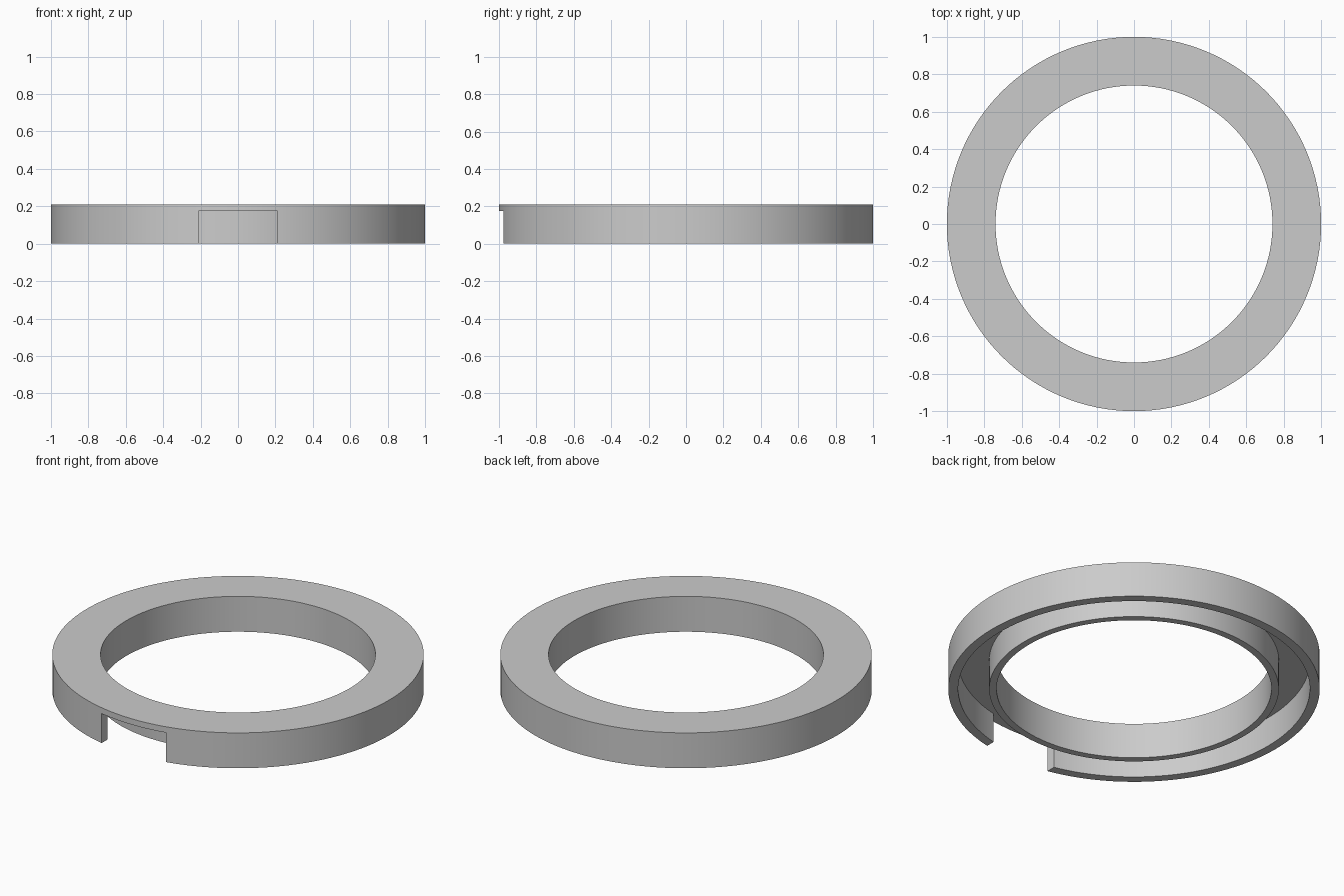
import bpy, bmesh, math

cube = bpy.data.objects.get("Cube")
if cube:
    bpy.data.objects.remove(cube, do_unlink=True)

SEGMENTS = 128
HEIGHT, CEILING = 0.21, 0.175
NOTCH_HALF = 0.212

grey = bpy.data.materials.new("plain grey")
grey.use_nodes = True
grey.diffuse_color = (0.6, 0.6, 0.6, 1)
grey.node_tree.nodes["Principled BSDF"].inputs["Base Color"].default_value = (0.6, 0.6, 0.6, 1)


def make_object(name, bm):
    bmesh.ops.recalc_face_normals(bm, faces=bm.faces)
    mesh = bpy.data.meshes.new(name)
    bm.to_mesh(mesh)
    bm.free()
    mesh.materials.append(grey)
    obj = bpy.data.objects.new(name, mesh)
    bpy.context.collection.objects.link(obj)
    return obj


# Ring: an upside-down channel section turned about the z axis
profile = [(0.74, 0), (0.78, 0), (0.78, CEILING), (0.947, CEILING),
           (0.947, 0), (1, 0), (1, HEIGHT), (0.74, HEIGHT)]
bm = bmesh.new()
verts = [bm.verts.new((r, 0, z)) for r, z in profile]
edges = [bm.edges.new((v, verts[(i + 1) % len(verts)])) for i, v in enumerate(verts)]
bmesh.ops.spin(bm, geom=verts + edges, cent=(0, 0, 0), axis=(0, 0, 1),
               angle=math.tau, steps=SEGMENTS, use_merge=True)
bmesh.ops.remove_doubles(bm, verts=bm.verts, dist=0.0001)
ring = make_object("channel_ring", bm)

# Notch through the outer wall at the front, up to the ceiling
bm = bmesh.new()
bmesh.ops.create_cube(bm, size=1)
bmesh.ops.scale(bm, vec=(2 * NOTCH_HALF, 0.3, CEILING + 0.1), verts=bm.verts)
bmesh.ops.translate(bm, vec=(0, -0.99, (CEILING - 0.1) / 2), verts=bm.verts)
cutter = make_object("notch_cutter", bm)
cutter.hide_render = True
cutter.hide_set(True)

cut = ring.modifiers.new("notch", 'BOOLEAN')
cut.operation = 'DIFFERENCE'
cut.solver = 'EXACT'
cut.object = cutter

# Apply the cut, then smooth the curved walls and keep the rims sharp
bpy.ops.object.select_all(action='DESELECT')
ring.select_set(True)
bpy.context.view_layer.objects.active = ring
bpy.ops.object.modifier_apply(modifier=cut.name)
bpy.data.objects.remove(cutter, do_unlink=True)
bpy.ops.object.shade_smooth_by_angle(angle=math.radians(30))
